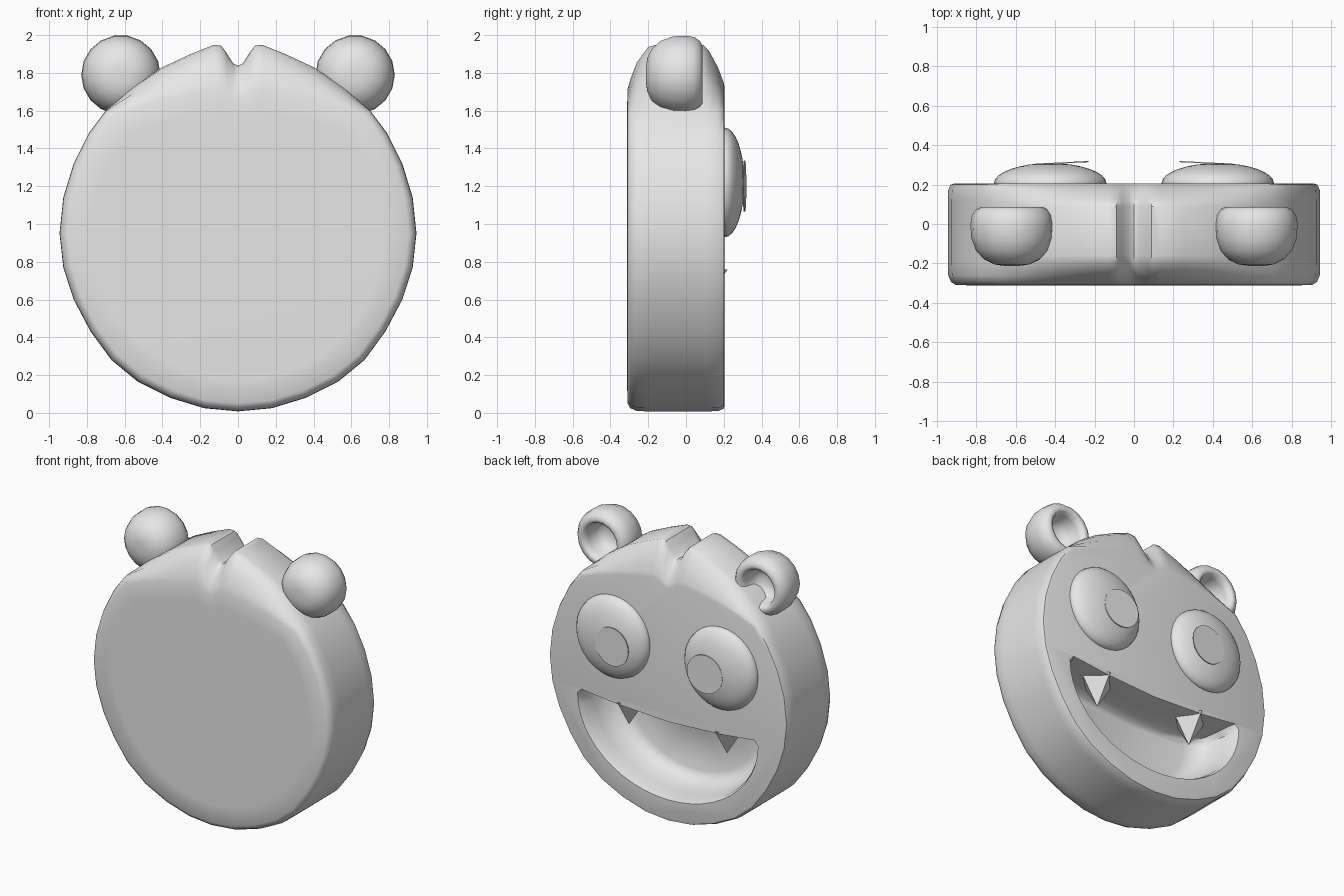
import bpy, bmesh, math
from mathutils import Matrix

if "Cube" in bpy.data.objects:
    bpy.data.objects.remove(bpy.data.objects["Cube"])

grey = bpy.data.materials.new("plain_grey")
grey.diffuse_color = (0.8, 0.8, 0.8, 1)
grey.use_nodes = True
grey.node_tree.nodes["Principled BSDF"].inputs["Base Color"].default_value = grey.diffuse_color


def finish(name, bm, angle=40, smooth=True):
    """Turn a bmesh into a named, coloured, shaded object."""
    bmesh.ops.recalc_face_normals(bm, faces=bm.faces)
    me = bpy.data.meshes.new(name)
    bm.to_mesh(me)
    bm.free()
    ob = bpy.data.objects.new(name, me)
    bpy.context.collection.objects.link(ob)
    me.materials.append(grey)
    if smooth:
        shade(ob, angle)
    return ob


def shade(ob, angle):
    bpy.ops.object.select_all(action='DESELECT')
    ob.select_set(True)
    bpy.context.view_layer.objects.active = ob
    bpy.ops.object.shade_smooth_by_angle(angle=math.radians(angle))


def loft(rings):
    """Skin a stack of equal closed rings and cap both ends."""
    bm = bmesh.new()
    loops = [[bm.verts.new(p) for p in ring] for ring in rings]
    n = len(loops[0])
    for a, b in zip(loops, loops[1:]):
        for i in range(n):
            j = (i + 1) % n
            bm.faces.new((a[i], a[j], b[j], b[i]))
    bm.faces.new(loops[0])
    bm.faces.new(loops[-1])
    return bm


# Head: round outline with a small notch at the crown
half = [(0.18, 0.025), (0.36, 0.08), (0.53, 0.165), (0.67, 0.28), (0.78, 0.43),
        (0.87, 0.6), (0.925, 0.77), (0.945, 0.95), (0.925, 1.14), (0.87, 1.32),
        (0.79, 1.48), (0.70, 1.60), (0.55, 1.73), (0.40, 1.83), (0.25, 1.90),
        (0.13, 1.948), (0.09, 1.945), (0.06, 1.905), (0.025, 1.85)]
outline = [(0, 0.008)] + half + [(0, 1.838)] + [(-x, z) for x, z in reversed(half)]


def head_ring(y, scale, top):
    """Outline at depth y; top squashes the crown down towards z = 1.6."""
    ring = []
    for x, z in outline:
        if z > 1.6:
            z = 1.6 + (z - 1.6) * top
        ring.append((x * scale, y, 0.95 + (z - 0.95) * scale))
    return ring


head = finish("head", loft([
    head_ring(-0.312, 0.82, 0.4), head_ring(-0.31, 0.955, 0.42),
    head_ring(-0.295, 0.982, 0.52), head_ring(-0.26, 0.998, 0.74),
    head_ring(-0.2, 1, 0.97), head_ring(-0.16, 1, 1), head_ring(0.09, 1, 1),
    head_ring(0.12, 1, 0.92), head_ring(0.17, 0.998, 0.66),
    head_ring(0.2, 0.985, 0.46), head_ring(0.205, 0.965, 0.42)]))

# Mouth: half-round bowl cut into the face


def mouth_ring(y, scale):
    ring = []
    for i in range(25):
        a = math.pi + math.pi * i / 24
        ring.append((0.71 * math.cos(a), 0.74 + 0.57 * math.sin(a)))
    ring += [(0.68, 0.775), (0.4, 0.745), (0, 0.725), (-0.4, 0.745), (-0.68, 0.775)]
    return [(x * scale, y, 0.52 + (z - 0.52) * scale) for x, z in ring]


cutter = finish("mouth_cutter", loft([
    mouth_ring(-0.1, 0.70), mouth_ring(-0.08, 0.82), mouth_ring(-0.02, 0.91),
    mouth_ring(0.08, 0.95), mouth_ring(0.17, 0.97), mouth_ring(0.206, 1.0),
    mouth_ring(0.26, 1.02)]))
cutter.hide_render = True
cut = head.modifiers.new("mouth", 'BOOLEAN')
cut.operation = 'DIFFERENCE'
cut.solver = 'EXACT'
cut.object = cutter
bpy.context.view_layer.objects.active = head
bpy.ops.object.modifier_apply(modifier=cut.name)
bpy.data.objects.remove(cutter)
shade(head, 40)

# Ear profile (y, radius): rounded back, rim, hollow cup at the front
ear_profile = [(-0.212, 0.04), (-0.205, 0.09), (-0.18, 0.14), (-0.135, 0.182),
               (-0.07, 0.206), (0, 0.21), (0.045, 0.202), (0.075, 0.18),
               (0.087, 0.155), (0.08, 0.133), (0.04, 0.12), (-0.03, 0.112),
               (-0.065, 0.085), (-0.08, 0.04)]

for side, s in (("left", -1), ("right", 1)):
    rings = [[(s * 0.62 + r * math.cos(2 * math.pi * i / 18), y,
               1.79 + r * math.sin(2 * math.pi * i / 18)) for i in range(18)]
             for y, r in ear_profile]
    finish(side + "_ear", loft(rings), 60)

    # Bulging eye
    bm = bmesh.new()
    bmesh.ops.create_uvsphere(
        bm, u_segments=32, v_segments=16, radius=1,
        matrix=Matrix.Translation((s * 0.425, 0.205, 1.22))
        @ Matrix.Diagonal((0.286, 0.104, 0.29, 1))
        @ Matrix.Rotation(math.pi / 2, 4, 'X'))
    finish(side + "_eye", bm)

    # Thin pupil, turned slightly towards the nose
    bm = bmesh.new()
    bmesh.ops.create_cone(
        bm, cap_ends=True, segments=32, radius1=0.135, radius2=0.135, depth=0.006,
        matrix=Matrix.Translation((s * 0.365, 0.31, 1.2))
        @ Matrix.Rotation(-s * 0.05, 4, 'Z')
        @ Matrix.Rotation(math.pi / 2, 4, 'X'))
    finish(side + "_pupil", bm)

    # Pointed fang hanging from the upper lip
    bm = bmesh.new()
    bmesh.ops.create_cone(
        bm, cap_ends=True, segments=4, radius1=0.0, radius2=0.13, depth=0.2,
        matrix=Matrix.Translation((s * 0.385, 0.09, 0.66)))
    finish(side + "_fang", bm, smooth=False)
